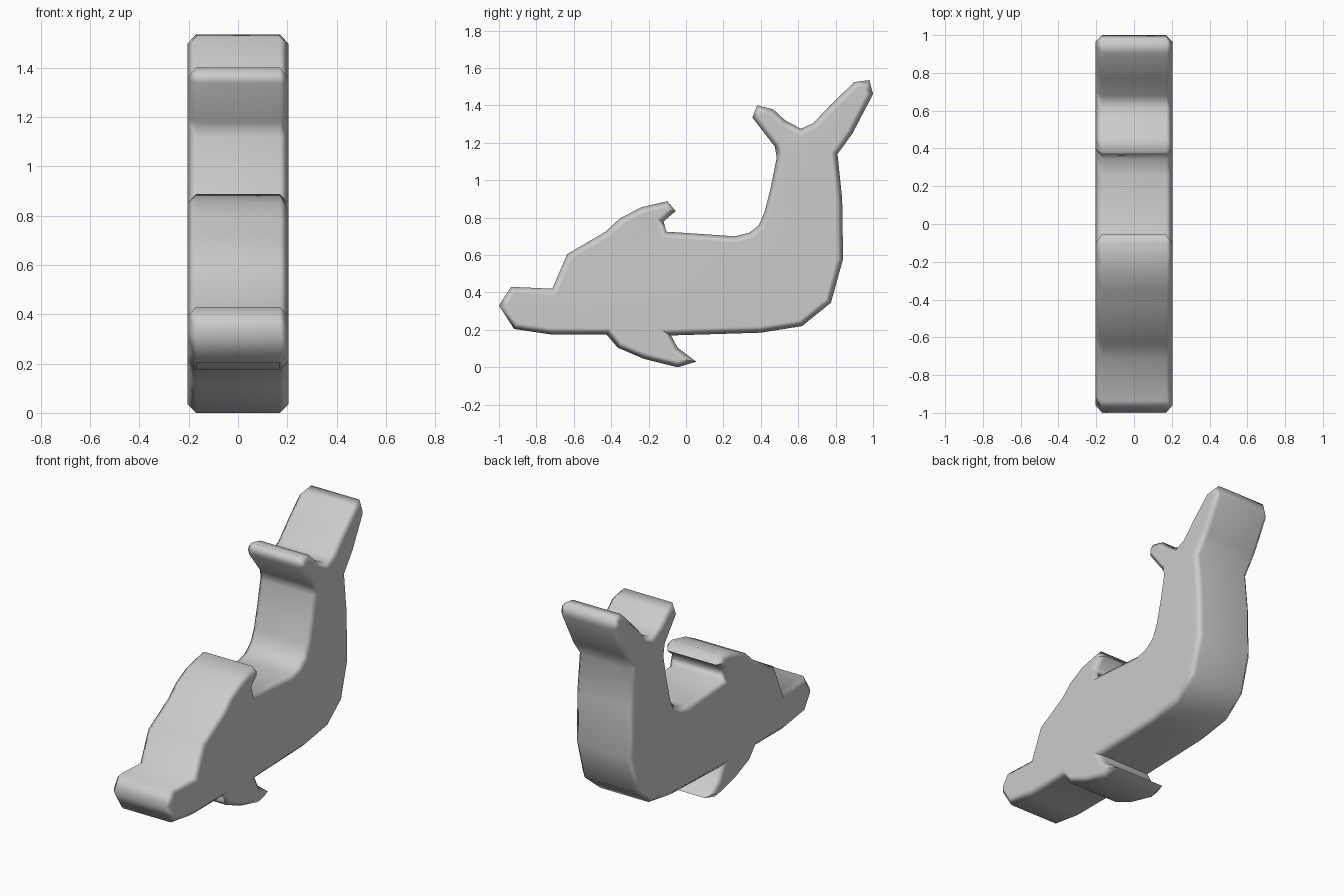
import bpy
import bmesh
from math import radians

HALF_WIDTH = 0.205
BEVEL = 0.035

default_cube = bpy.data.objects.get("Cube")
if default_cube:
    bpy.data.objects.remove(default_cube, do_unlink=True)

# Side outline as (y, z), running round the body from the nose
snout_and_brow = [(-1, .33), (-.935, .43), (-.715, .42), (-.635, .605), (-.43, .725)]
back_fin = [(-.355, .795), (-.24, .855), (-.1, .888), (-.055, .835), (-.12, .78), (-.105, .725)]
back = [(.12, .71), (.26, .7), (.34, .72), (.39, .76), (.42, .83), (.455, .97), (.485, 1.12)]
tail_flukes = [(.475, 1.18), (.355, 1.335), (.38, 1.4), (.465, 1.38), (.53, 1.32),
               (.615, 1.275), (.68, 1.305), (.77, 1.4), (.9, 1.525), (.98, 1.535),
               (1, 1.46), (.89, 1.25), (.81, 1.14)]
belly = [(.835, .9), (.84, .58), (.775, .345), (.62, .22), (.4, .185), (-.08, .17)]
flipper = [(-.045, .105), (.055, .03), (-.045, 0), (-.225, .045), (-.365, .105), (-.425, .175)]
jaw = [(-.72, .175), (-.92, .205)]
outline = snout_and_brow + back_fin + back + tail_flukes + belly + flipper + jaw


def make_material(name, color):
    material = bpy.data.materials.new(name)
    material.use_nodes = True
    material.diffuse_color = color
    shader = next(n for n in material.node_tree.nodes if n.type == 'BSDF_PRINCIPLED')
    shader.inputs["Base Color"].default_value = color
    return material


def extrude_outline(name, points, half_width, bevel, material):
    """Slab from a side outline, with chamfered rims on both flat sides."""
    bm = bmesh.new()
    side = bm.faces.new([bm.verts.new((-half_width, y, z)) for y, z in points])
    result = bmesh.ops.extrude_face_region(bm, geom=[side], use_keep_orig=True)
    moved = [v for v in result["geom"] if isinstance(v, bmesh.types.BMVert)]
    bmesh.ops.translate(bm, verts=moved, vec=(2 * half_width, 0, 0))
    bmesh.ops.recalc_face_normals(bm, faces=bm.faces)
    rims = [e for e in bm.edges if abs(e.verts[0].co.x - e.verts[1].co.x) < bevel]
    bmesh.ops.bevel(bm, geom=rims, offset=bevel, offset_type='OFFSET', segments=1,
                    profile=0.5, affect='EDGES', clamp_overlap=True)
    mesh = bpy.data.meshes.new(name)
    bm.to_mesh(mesh)
    bm.free()
    mesh.materials.append(material)
    obj = bpy.data.objects.new(name, mesh)
    bpy.context.collection.objects.link(obj)
    return obj


# Body with fin, flipper and tail in one slab
grey = make_material("light grey", (0.6, 0.6, 0.6, 1))
body = extrude_outline("dolphin_body", outline, HALF_WIDTH, BEVEL, grey)

# Soft shading with flat sides kept flat
bpy.ops.object.select_all(action='DESELECT')
body.select_set(True)
bpy.context.view_layer.objects.active = body
bpy.ops.object.shade_smooth_by_angle(angle=radians(60))
weighted = body.modifiers.new("weighted_normals", 'WEIGHTED_NORMAL')
weighted.keep_sharp = True
